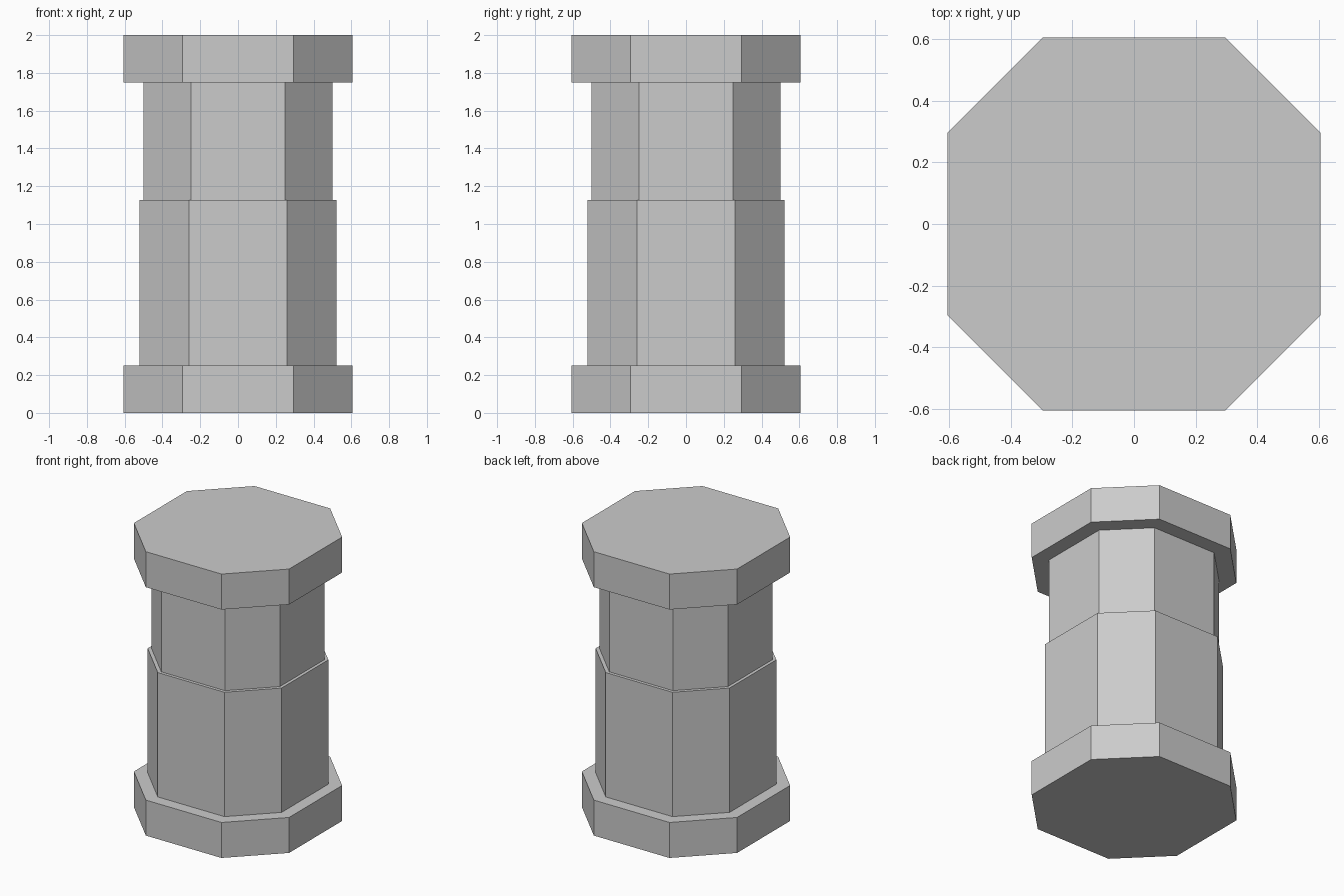
import bpy
import bmesh

if "Cube" in bpy.data.objects:
    bpy.data.objects.remove(bpy.data.objects["Cube"])


def octagon_block(name, half, corner, z0, z1):
    """Octagonal prism with broad sides on the axes and shorter chamfers."""
    pts = []
    x, y, u, v = half, 0, 0, 1
    for dx, dy in ((1, 0), (0, 1), (-1, 0), (0, -1)):
        for s in (-1, 1):
            pts.append((dx * half - dy * s * corner, dy * half + dx * s * corner, z0))
    bm = bmesh.new()
    base = bm.faces.new([bm.verts.new(p) for p in pts])
    res = bmesh.ops.extrude_face_region(bm, geom=[base], use_keep_orig=True)
    top = [g for g in res["geom"] if isinstance(g, bmesh.types.BMVert)]
    bmesh.ops.translate(bm, verts=top, vec=(0, 0, z1 - z0))
    bmesh.ops.recalc_face_normals(bm, faces=bm.faces)
    mesh = bpy.data.meshes.new(name)
    bm.to_mesh(mesh)
    bm.free()
    obj = bpy.data.objects.new(name, mesh)
    bpy.context.collection.objects.link(obj)
    return obj


# Stacked pillar: wide base, two shaft sections, wide cap
octagon_block("base", 0.605, 0.295, 0.0, 0.25)
octagon_block("lower_shaft", 0.522, 0.26, 0.25, 1.126)
octagon_block("upper_shaft", 0.50, 0.248, 1.126, 1.75)
octagon_block("cap", 0.605, 0.295, 1.75, 2.0)
